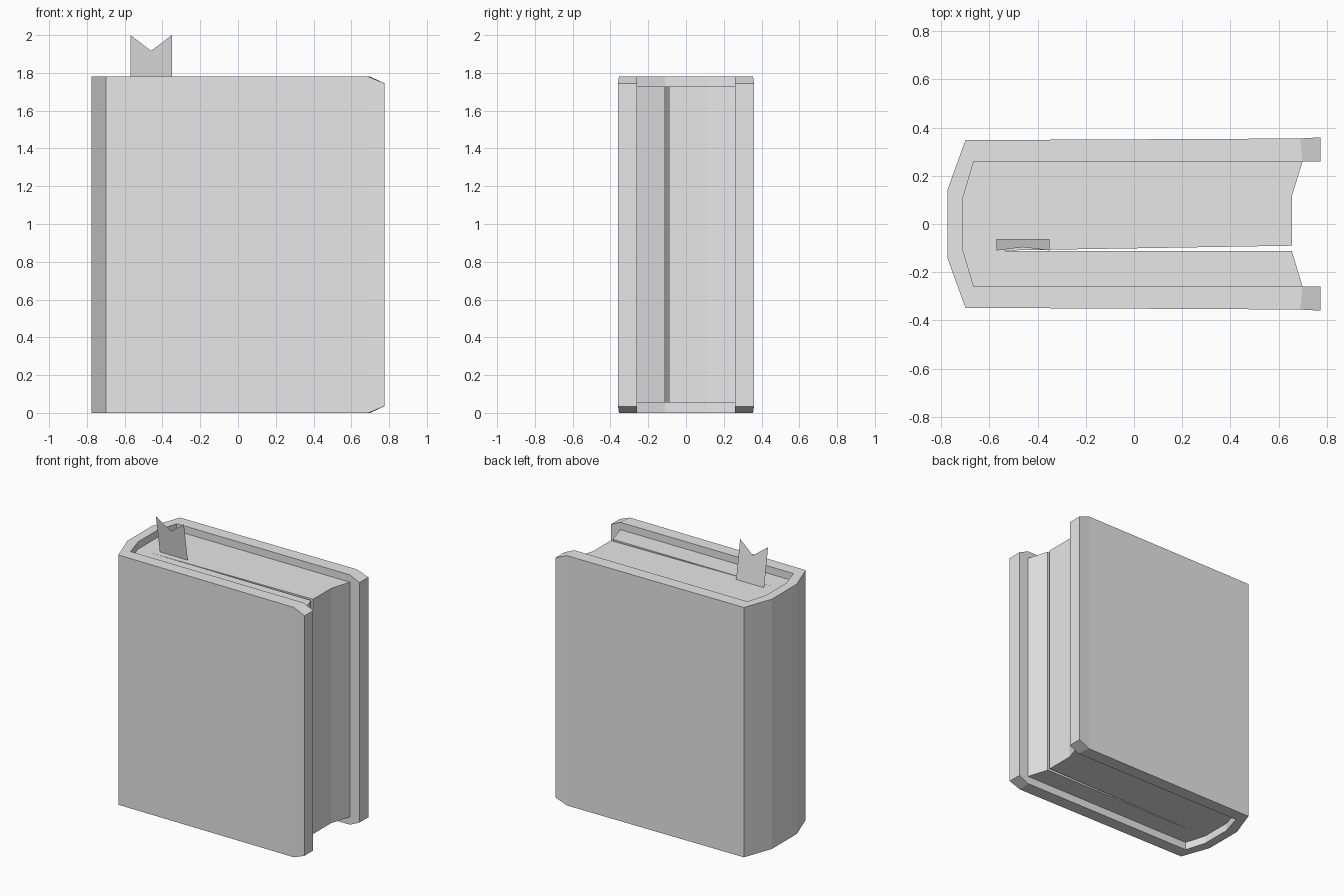
import bpy
import bmesh

cube = bpy.data.objects.get("Cube")
if cube:
    bpy.data.objects.remove(cube, do_unlink=True)

grey = bpy.data.materials.new("light_grey")
grey.use_nodes = True
grey.diffuse_color = (0.8, 0.8, 0.8, 1)
grey.node_tree.nodes["Principled BSDF"].inputs["Base Color"].default_value = (0.8, 0.8, 0.8, 1)

HEIGHT = 1.78
PAGE_LOW, PAGE_HIGH = 0.055, 1.728
END_X, END_DROP = 0.775, 0.035


def finish(name, bm, solid=True):
    if solid:
        bmesh.ops.recalc_face_normals(bm, faces=bm.faces[:])
    mesh = bpy.data.meshes.new(name)
    bm.to_mesh(mesh)
    bm.free()
    mesh.materials.append(grey)
    obj = bpy.data.objects.new(name, mesh)
    bpy.context.collection.objects.link(obj)
    return obj


def extrude_up(bm, faces, height):
    result = bmesh.ops.extrude_face_region(bm, geom=faces)
    top = [v for v in result["geom"] if isinstance(v, bmesh.types.BMVert)]
    bmesh.ops.translate(bm, verts=top, vec=(0, 0, height))


def mirrored(half):
    return half + [(x, -y) for x, y in reversed(half)]


# Cover: two boards and a faceted spine, as a strip between two outlines
outer = mirrored([(END_X, 0.36), (0.69, 0.355), (-0.70, 0.348), (-0.775, 0.14)])
inner = mirrored([(END_X, 0.26), (0.70, 0.26), (-0.665, 0.26), (-0.71, 0.11)])
bm = bmesh.new()
out_verts = [bm.verts.new((x, y, 0)) for x, y in outer]
in_verts = [bm.verts.new((x, y, 0)) for x, y in inner]
for i in range(len(outer) - 1):
    bm.faces.new((out_verts[i], out_verts[i + 1], in_verts[i + 1], in_verts[i]))
extrude_up(bm, bm.faces[:], HEIGHT)
# Clipped corners at the free ends of the boards
for v in bm.verts:
    if v.co.x > END_X - 0.01:
        v.co.z += END_DROP if v.co.z < HEIGHT / 2 else -END_DROP
finish("cover", bm)

# Page block: hollow fore edge with a thin slit where the book is marked
pages = [(0.70, 0.26), (-0.665, 0.26), (-0.71, 0.11), (-0.71, -0.11),
         (-0.665, -0.26), (0.70, -0.26), (0.655, -0.112),
         (-0.605, -0.111), (0.655, -0.09), (0.655, 0.115)]
bm = bmesh.new()
face = bm.faces.new([bm.verts.new((x, y, PAGE_LOW)) for x, y in pages])
extrude_up(bm, [face], PAGE_HIGH - PAGE_LOW)
finish("page_block", bm)

# Bookmark: leaning sheet with a notched top
bm = bmesh.new()
outline = [(-0.57, PAGE_HIGH), (-0.35, PAGE_HIGH), (-0.35, 2.0),
           (-0.46, 1.917), (-0.57, 2.0)]
lean = 0.045 / (2.0 - PAGE_HIGH)
bm.faces.new([bm.verts.new((x, -0.065 - (z - PAGE_HIGH) * lean, z)) for x, z in outline])
finish("bookmark", bm, solid=False)
